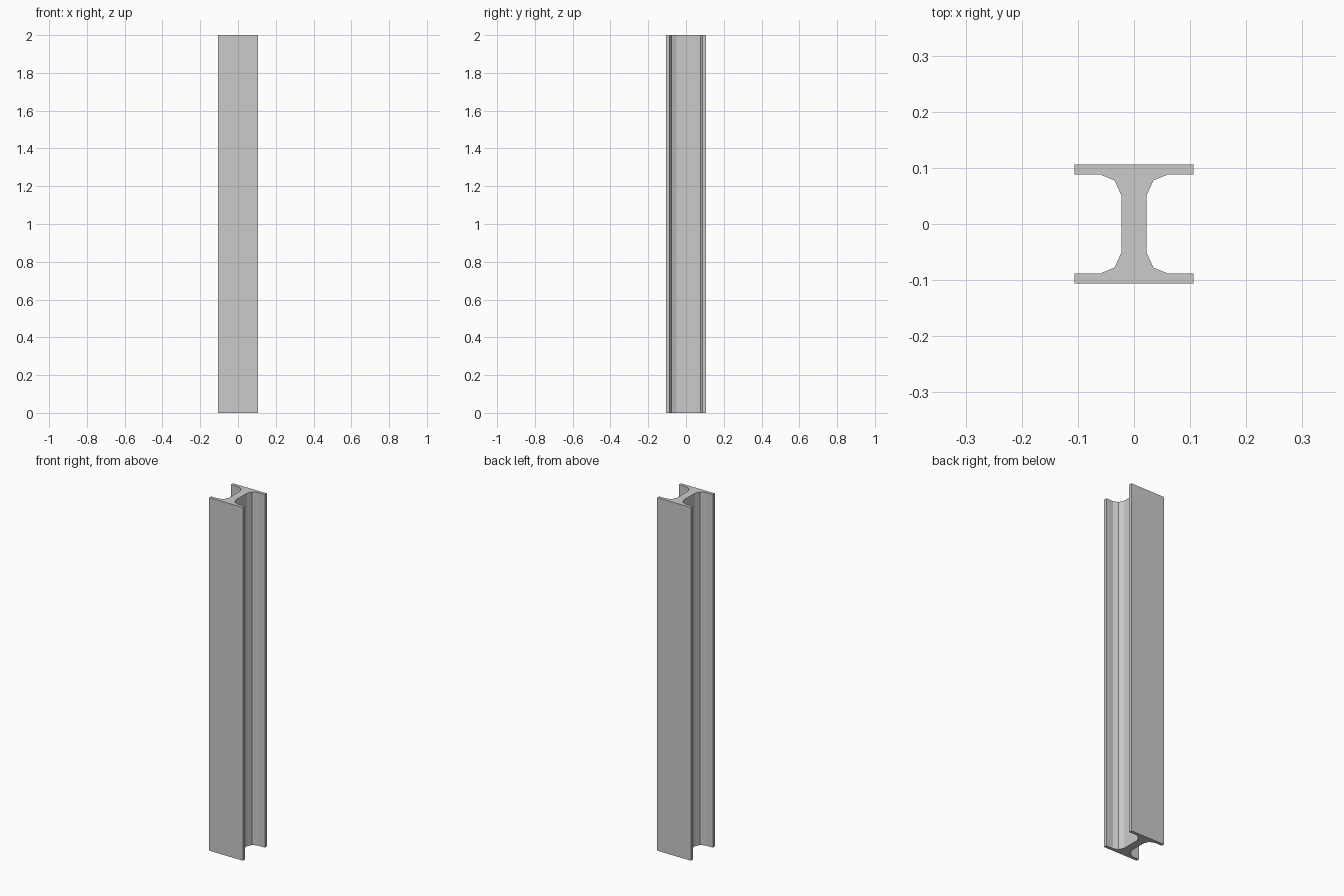
import bpy, bmesh

if "Cube" in bpy.data.objects:
    bpy.data.objects.remove(bpy.data.objects["Cube"])

HEIGHT = 2.0
# Quarter of the cross-section: flange tip, then chamfered fillet into the web
QUARTER = [(0.106, 0.106), (0.106, 0.0885), (0.061, 0.0885),
           (0.0345, 0.0775), (0.022, 0.050)]

# Mirror the quarter into the full H outline, counter-clockwise
right = [(x, -y) for x, y in QUARTER] + [(x, y) for x, y in reversed(QUARTER)]
outline = right + [(-x, y) for x, y in reversed(right)]

# Extrude the outline upward into a solid beam
bm = bmesh.new()
base = bm.faces.new([bm.verts.new((x, y, 0)) for x, y in outline])
top = bmesh.ops.extrude_face_region(bm, geom=[base], use_keep_orig=True)
verts = [g for g in top["geom"] if isinstance(g, bmesh.types.BMVert)]
bmesh.ops.translate(bm, verts=verts, vec=(0, 0, HEIGHT))
bmesh.ops.recalc_face_normals(bm, faces=bm.faces[:])

mesh = bpy.data.meshes.new("steel_beam")
bm.to_mesh(mesh)
bm.free()
bpy.context.collection.objects.link(bpy.data.objects.new("steel_beam", mesh))
